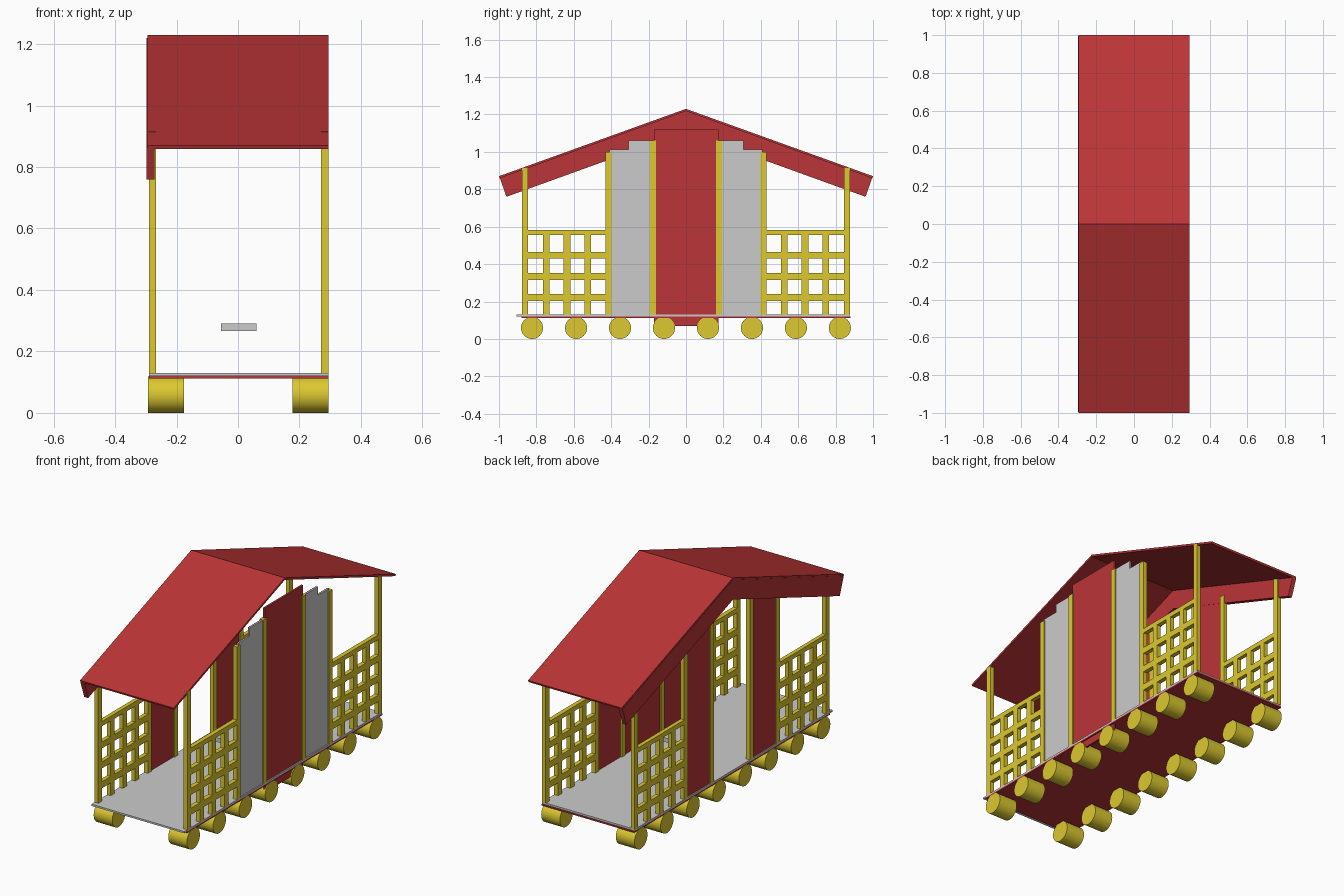
import bpy, bmesh, math
from mathutils import Matrix

if "Cube" in bpy.data.objects:
    bpy.data.objects.remove(bpy.data.objects["Cube"])


def material(name, rgb):
    m = bpy.data.materials.new(name)
    m.diffuse_color = (*rgb, 1)
    m.use_nodes = True
    m.node_tree.nodes["Principled BSDF"].inputs["Base Color"].default_value = m.diffuse_color
    return m


RED = material("red_paint", (0.50, 0.035, 0.038))
YELLOW = material("yellow_paint", (0.72, 0.58, 0.03))


def finish(name, bm, mat):
    bmesh.ops.recalc_face_normals(bm, faces=bm.faces)
    me = bpy.data.meshes.new(name)
    bm.to_mesh(me)
    bm.free()
    if mat:
        me.materials.append(mat)
    ob = bpy.data.objects.new(name, me)
    bpy.context.collection.objects.link(ob)
    return ob


def add_box(bm, x, y, z):
    size = [b - a for a, b in (x, y, z)]
    mid = [(a + b) / 2 for a, b in (x, y, z)]
    bmesh.ops.create_cube(bm, size=1, matrix=Matrix.Translation(mid) @ Matrix.Diagonal((*size, 1)))


def box(name, x, y, z, mat=None):
    bm = bmesh.new()
    add_box(bm, x, y, z)
    return finish(name, bm, mat)


def prism(name, yz, x, mat=None):
    """Side profile extruded across the width."""
    bm = bmesh.new()
    f = bm.faces.new([bm.verts.new((x[0], y, z)) for y, z in yz])
    ext = bmesh.ops.extrude_face_region(bm, geom=[f])["geom"]
    bmesh.ops.translate(bm, vec=(x[1] - x[0], 0, 0),
                        verts=[v for v in ext if isinstance(v, bmesh.types.BMVert)])
    return finish(name, bm, mat)


# floor deck and undercarriage plate
box("floor_deck", (-0.29, 0.295), (-0.905, 0.875), (0.12, 0.13))
box("base_plate", (-0.29, 0.295), (-0.88, 0.88), (0.112, 0.12), RED)

# wheels
for side, xc in (("left", -0.2335), ("right", 0.2365)):
    for i in range(8):
        bm = bmesh.new()
        bmesh.ops.create_cone(bm, cap_ends=True, segments=32, radius1=0.059, radius2=0.059, depth=0.117,
                              matrix=Matrix.Translation((xc, -0.823 + i * 0.2351, 0.059))
                              @ Matrix.Rotation(math.pi / 2, 4, 'Y'))
        w = finish(f"{side}_wheel_{i + 1}", bm, YELLOW)
        for p in w.data.polygons:
            p.use_smooth = len(p.vertices) == 4

# side walls
for side, x in (("left", (-0.29, -0.267)), ("right", (0.27, 0.295))):
    for end, s in (("front", -1), ("back", 1)):
        # posts
        for k, (a, b, top) in enumerate(((0.845, 0.877, 0.915), (0.398, 0.43, 1.0), (0.16, 0.192, 1.062))):
            box(f"{side}_{end}_post_{k + 1}", x, sorted((s * a, s * b)), (0.13, top), YELLOW)
        # lattice railing
        bm = bmesh.new()
        for k in range(3):
            y = s * (0.526 + k * 0.1105)
            add_box(bm, x, (y - 0.018, y + 0.018), (0.13, 0.583))
        for z0, z1 in ((0.203, 0.24), (0.316, 0.353), (0.43, 0.466), (0.556, 0.583)):
            add_box(bm, x, sorted((s * 0.42, s * 0.85)), (z0, z1))
        finish(f"{side}_{end}_lattice", bm, YELLOW)
        # stepped wall panels
        step = [(s * y, z) for y, z in ((0.17, 0.13), (0.41, 0.13), (0.41, 1.012),
                                        (0.307, 1.012), (0.307, 1.06), (0.17, 1.06))]
        if side == "left":
            prism(f"left_{end}_panel", step, (-0.284, -0.273), RED)
        else:
            prism(f"right_{end}_panel", step, (0.281, 0.288))
            prism(f"right_{end}_lining", step, (0.277, 0.281), RED)

# tall centre panel on the closed side
box("centre_panel", (0.277, 0.288), (-0.17, 0.175), (0.07, 1.12), RED)

# bench inside
box("bench", (-0.055, 0.06), (-0.15, 0.15), (0.266, 0.29))

# gabled roof and trim board on the open side
prism("roof", [(-1, 0.87), (0, 1.23), (1, 0.87), (0.996, 0.859), (0, 1.218), (-0.996, 0.859)],
      (-0.295, 0.295), RED)
prism("gable_trim", [(-0.996, 0.862), (0, 1.22), (0.996, 0.862), (0.96, 0.76), (0, 1.107), (-0.96, 0.76)],
      (-0.297, -0.272), RED)
